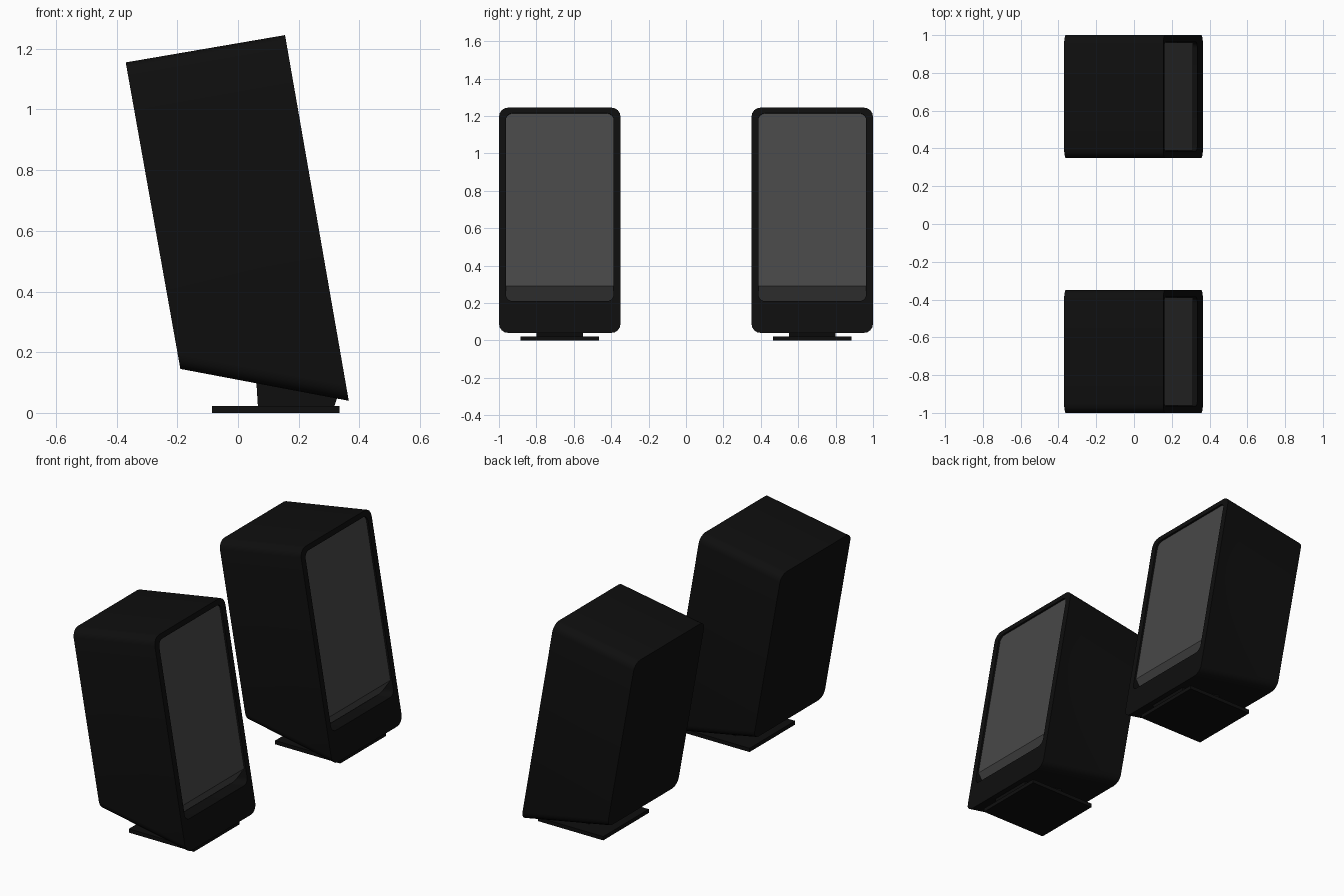
import bpy, bmesh, math

if "Cube" in bpy.data.objects:
    bpy.data.objects.remove(bpy.data.objects["Cube"])


def material(name, v):
    m = bpy.data.materials.new(name)
    m.diffuse_color = (v, v, v, 1)
    m.use_nodes = True
    m.node_tree.nodes["Principled BSDF"].inputs["Base Color"].default_value = m.diffuse_color
    return m


BLACK = material("black casing", 0.0045)
GREY = material("grey grille", 0.064)
TILT = math.radians(10)
NX, NZ = math.cos(TILT), math.sin(TILT)      # outward normal of the leaning front


def finish(bm, name, mat, smooth=False):
    bmesh.ops.recalc_face_normals(bm, faces=bm.faces)
    me = bpy.data.meshes.new(name)
    bm.to_mesh(me)
    bm.free()
    me.materials.append(mat)
    ob = bpy.data.objects.new(name, me)
    bpy.context.collection.objects.link(ob)
    if smooth:
        bpy.ops.object.select_all(action='DESELECT')
        ob.select_set(True)
        bpy.context.view_layer.objects.active = ob
        bpy.ops.object.shade_smooth_by_angle(angle=math.radians(30))
    return ob


def ring(bm, low, high, cy, half, r, seg=4):
    """Rounded rectangle standing on the line low-high (x, z), centred on cy."""
    length = math.dist(low, high)
    pts = []
    for k, (sy, st) in enumerate(((1, 1), (-1, 1), (-1, -1), (1, -1))):
        for i in range(seg + 1):
            a = math.pi / 2 * (k + i / seg)
            y = sy * (half - r) + r * math.cos(a)
            t = (length - r if st > 0 else r) + r * math.sin(a)
            f = t / length
            pts.append(bm.verts.new((low[0] + (high[0] - low[0]) * f, cy + y,
                                     low[1] + (high[1] - low[1]) * f)))
    return pts


def extrude_profile(name, profile, cy, half, mat):
    """Side profile in x, z stretched across y."""
    bm = bmesh.new()
    a, b = ([bm.verts.new((x, cy + s * half, z)) for x, z in profile] for s in (-1, 1))
    bm.faces.new(a)
    bm.faces.new(b)
    for i in range(len(a)):
        j = (i + 1) % len(a)
        bm.faces.new((a[i], a[j], b[j], b[i]))
    return finish(bm, name, mat)


def front(z, depth=0.0):
    """Point on the leaning front at height z, pushed in by depth."""
    x = 0.155 + (1.245 - z) * 0.21 / 1.205
    return (x - depth * NX, z - depth * NZ)


for side, cy in (("left", -0.675), ("right", 0.675)):
    # casing: tapered rounded shell with a recess in the front
    bm = bmesh.new()
    rings = [ring(bm, (-0.19, 0.145), (-0.37, 1.155), cy, 0.325, 0.05),
             ring(bm, front(0.04), front(1.245), cy, 0.325, 0.05),
             ring(bm, front(0.21), front(1.215), cy, 0.288, 0.035),
             ring(bm, front(0.21, 0.1), front(1.215, 0.1), cy, 0.288, 0.035)]
    for a, b in zip(rings, rings[1:]):
        for i in range(len(a)):
            j = (i + 1) % len(a)
            bm.faces.new((a[i], a[j], b[j], b[i]))
    bm.faces.new(rings[0])
    bm.faces.new(rings[-1])
    finish(bm, side + "_casing", BLACK, True)

    # grille: panel whose lower end slopes back into the recess
    extrude_profile(side + "_grille",
                    [front(1.215, 0.01), front(0.292, 0.01), front(0.215, 0.085),
                     front(0.215, 0.095), front(1.215, 0.095)], cy, 0.287, GREY)

    # stand: neck and square foot
    extrude_profile(side + "_neck", [(0.066, 0.015), (0.315, 0.015), (0.33, 0.06),
                                     (0.06, 0.11)], cy, 0.125, BLACK)
    extrude_profile(side + "_foot", [(-0.085, 0), (0.335, 0), (0.335, 0.022),
                                     (-0.085, 0.022)], cy, 0.21, BLACK)
